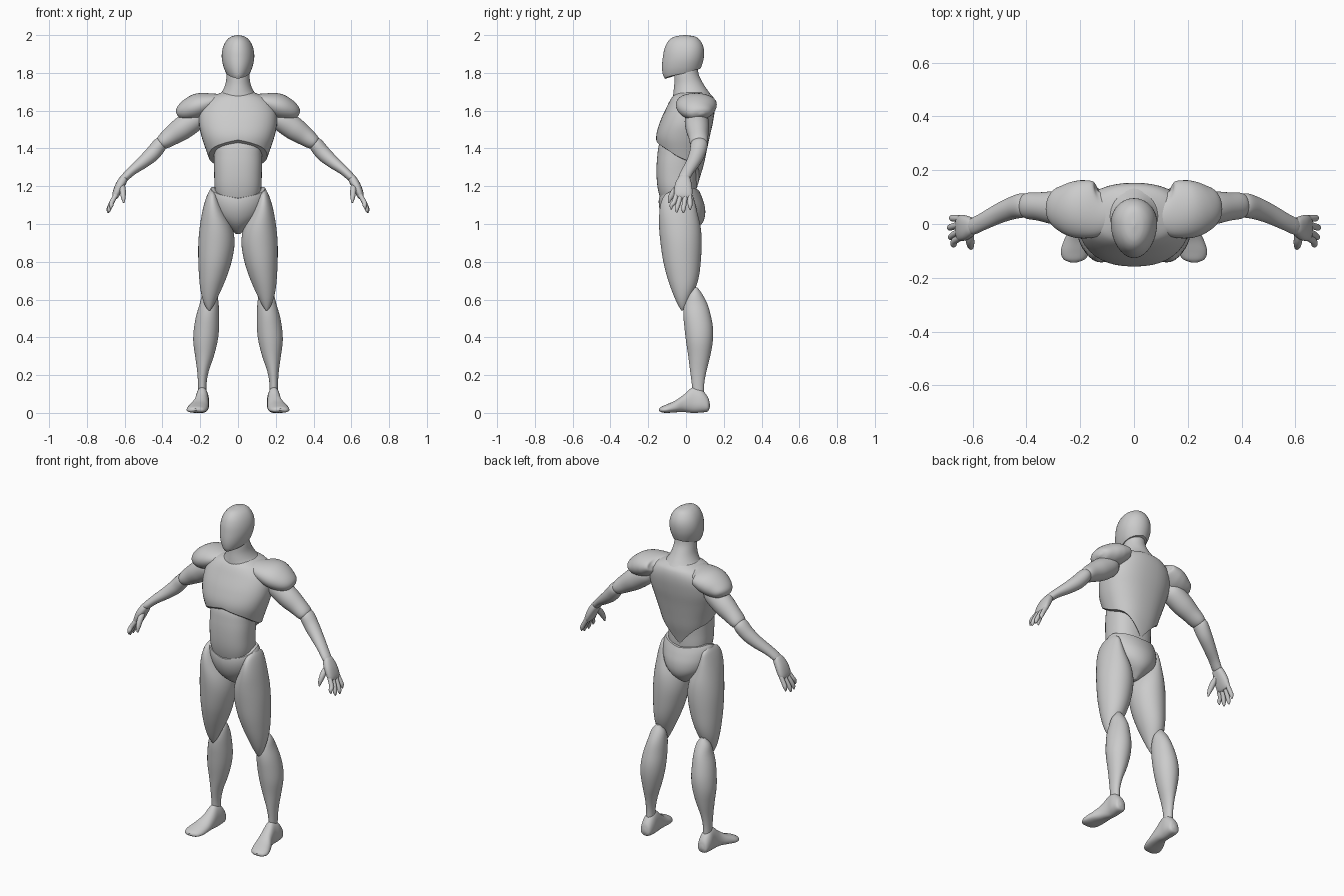
import bpy, bmesh, math
from mathutils import Vector

N = 40  # points round every cross-section


def spline(keys, rows, k):
    """Smooth interpolation of rows of numbers at key k (keys ascending)."""
    k = min(max(k, keys[0]), keys[-1])
    i = 0
    while i < len(keys) - 2 and k > keys[i + 1]:
        i += 1
    h = keys[i + 1] - keys[i]
    t = (k - keys[i]) / h

    def slope(j, c):
        a, b = max(j - 1, 0), min(j + 1, len(keys) - 1)
        return (rows[b][c] - rows[a][c]) / (keys[b] - keys[a])
    out = []
    for c in range(len(rows[0])):
        p, q = rows[i][c], rows[i + 1][c]
        m, n = slope(i, c) * h, slope(i + 1, c) * h
        out.append(p * (2*t**3 - 3*t*t + 1) + m * (t**3 - 2*t*t + t)
                   + q * (3*t*t - 2*t**3) + n * (t**3 - t*t))
    return out


def skin(name, rings, mirror=False):
    """Join rings of points into a closed smooth surface."""
    bm = bmesh.new()
    vs = [[bm.verts.new(p) for p in r] for r in rings]
    for a, b in zip(vs, vs[1:]):
        for i in range(N):
            j = (i + 1) % N
            bm.faces.new((a[i], a[j], b[j], b[i]))
    for r in (vs[0], vs[-1]):
        mid = bm.verts.new(sum((v.co for v in r), Vector()) / N)
        for i in range(N):
            bm.faces.new((r[i], r[(i + 1) % N], mid))
    bmesh.ops.recalc_face_normals(bm, faces=bm.faces)
    me = bpy.data.meshes.new(name)
    bm.to_mesh(me)
    bm.free()
    ob = bpy.data.objects.new(name, me)
    bpy.context.collection.objects.link(ob)
    if mirror:
        ob.modifiers.new("Mirror", 'MIRROR').use_mirror_merge = False
    return ob


def oval(a, p):
    """Point on a superellipse; angle 0 faces the front."""
    s, c = math.sin(a), math.cos(a)
    return (math.copysign(abs(s) ** (2 / p), s), -math.copysign(abs(c) ** (2 / p), c))


def shell(name, prof, top=None, bottom=None, p=2.0, w=0.5, rows=36, mirror=False):
    """Upright part. prof: (z, x_in, x_out, y_front, y_back), rising.
    top / bottom: edge heights at five angles from front to back."""
    keys, vals = [r[0] for r in prof], [r[1:] for r in prof]
    top, bottom = top or [keys[-1]] * 5, bottom or [keys[0]] * 5
    rings = []
    for k in range(rows + 1):
        t = 0.5 - 0.5 * math.cos(math.pi * k / rows)
        ring = []
        for i in range(N):
            a = 2 * math.pi * i / N
            f = 4 * min(a, 2 * math.pi - a) / math.pi
            z0 = spline(range(5), [[b] for b in bottom], f)[0]
            z1 = spline(range(5), [[b] for b in top], f)[0]
            z = z0 + (z1 - z0) * t
            xi, xo, yf, yb = spline(keys, vals, z)
            ox, oy = oval(a, p)
            cy = yf + w * (yb - yf)
            ring.append(((xi + xo) / 2 + ox * (xo - xi) / 2,
                         cy + oy * ((cy - yf) if oy < 0 else (yb - cy)), z))
        rings.append(ring)
    return skin(name, rings, mirror)


def tube(name, pts, sub=6, p=2.0):
    """Limb along a path of (x, y, z, thickness, depth), mirrored."""
    keys = list(range(len(pts)))
    rings = []
    for k in range((len(pts) - 1) * sub + 1):
        t = k / sub
        x, y, z, ru, rv = spline(keys, pts, t)
        a, b = (Vector(spline(keys, pts, s)[:3]) for s in (t - .3, t + .3))
        d = (b - a).normalized()
        u = d.cross(Vector((0, 1, 0))).normalized()
        v = u.cross(d)
        ring = []
        for i in range(N):
            ox, oy = oval(2 * math.pi * i / N, p)
            ring.append(Vector((x, y, z)) + u * ox * max(ru, .001) + v * oy * max(rv, .001))
        rings.append(ring)
    return skin(name, rings, True)


def sym(rows):
    return [(z, -r, r, f, b) for z, r, f, b in rows]


# Head and neck
shell("head", sym([(1.765, .04, -.11, .04), (1.79, .058, -.122, .06), (1.83, .076, -.127, .08),
                   (1.88, .086, -.123, .094), (1.93, .081, -.113, .094), (1.97, .062, -.092, .076),
                   (1.993, .034, -.058, .046), (2.0, .004, -.012, .002)]),
      bottom=[1.768, 1.78, 1.797, 1.815, 1.825], w=.58)
shell("neck", sym([(1.62, .12, -.06, .14), (1.67, .11, -.068, .14), (1.70, .085, -.066, .12),
                   (1.74, .067, -.062, .093), (1.79, .06, -.06, .068), (1.85, .055, -.05, .06)]))

# Torso
shell("chest", sym([(1.18, .07, -.09, .055), (1.25, .115, -.10, .075), (1.31, .14, -.12, .093),
                    (1.38, .165, -.145, .108), (1.46, .192, -.158, .125), (1.54, .207, -.138, .143),
                    (1.62, .195, -.102, .153), (1.67, .15, -.075, .145), (1.695, .09, -.05, .12)]),
      bottom=[1.445, 1.405, 1.345, 1.30, 1.19], p=2.3)
shell("abdomen", sym([(1.04, .07, -.10, .04), (1.10, .10, -.125, .05), (1.18, .122, -.148, .055),
                      (1.26, .126, -.156, .055), (1.36, .127, -.152, .06), (1.44, .12, -.135, .06),
                      (1.48, .08, -.09, .04)]), p=2.4)
shell("pelvis", sym([(.948, .012, -.03, .02), (.965, .035, -.06, .045), (1.0, .08, -.10, .083),
                     (1.04, .12, -.126, .1), (1.09, .143, -.142, .1), (1.14, .153, -.143, .085),
                     (1.18, .15, -.13, .068), (1.21, .13, -.11, .055)]),
      top=[1.135, 1.16, 1.195, 1.19, 1.175])

# Legs
shell("thigh", [(.543, .147, .157, -.025, -.015), (.56, .134, .17, -.036, 0), (.60, .113, .187, -.056, .02),
                (.66, .085, .2, -.08, .05), (.72, .06, .206, -.1, .068), (.80, .034, .21, -.12, .078),
                (.90, .018, .21, -.135, .083), (.98, .03, .203, -.142, .078), (1.06, .068, .19, -.141, .06),
                (1.12, .095, .175, -.13, .045), (1.16, .113, .16, -.105, .03), (1.18, .128, .148, -.06, .0)],
      mirror=True)
shell("shin", [(.10, .168, .21, .035, .095), (.16, .166, .212, .03, .097), (.22, .155, .216, .022, .108),
               (.30, .128, .227, .012, .128), (.38, .108, .237, .0, .142), (.45, .1, .233, -.008, .143),
               (.52, .1, .22, -.014, .13), (.58, .103, .202, -.01, .112), (.63, .112, .188, .01, .085),
               (.665, .138, .162, .04, .06)], mirror=True)

# Feet: (y, x, half width, z low, z high)
foot = [(.126, .19, .010, .03, .05), (.115, .19, .03, .008, .085), (.08, .19, .037, .002, .125),
        (.035, .19, .035, 0, .135), (-.01, .195, .04, .004, .098), (-.055, .207, .05, .003, .066),
        (-.10, .218, .053, 0, .046), (-.13, .222, .04, .003, .033), (-.143, .224, .012, .012, .022)]
rings = []
for k in range(41):
    y, x, r, lo, hi = spline(range(9), foot, k / 5)
    lo = max(lo, 0)
    ring = []
    for i in range(N):
        ox, oz = oval(2 * math.pi * i / N, 2.3)
        ring.append((x + ox * r * (1 - .15 * oz), y, (lo + hi) / 2 + oz * (hi - lo) / 2))
    rings.append(ring)
skin("foot", rings, True)

# Arms
tube("shoulder_pad", [(.085, .085, 1.665, .01, .03), (.125, .06, 1.652, .04, .095), (.2, .055, 1.628, .066, .108),
                      (.26, .065, 1.605, .06, .092), (.305, .08, 1.588, .036, .056), (.32, .085, 1.58, .006, .01)])
tube("upper_arm", [(.18, .055, 1.59, .03, .03), (.22, .055, 1.56, .058, .06), (.29, .06, 1.51, .062, .062),
                   (.35, .065, 1.468, .052, .053), (.4, .068, 1.432, .039, .047), (.42, .068, 1.418, .02, .025)])
tube("forearm", [(.39, .07, 1.45, .018, .02), (.41, .07, 1.425, .037, .044), (.45, .06, 1.375, .04, .042),
                 (.5, .04, 1.33, .034, .037), (.56, .01, 1.283, .025, .032), (.6, -.01, 1.245, .021, .03),
                 (.61, -.012, 1.232, .012, .018)])

# Hands
tube("palm", [(.594, -.01, 1.262, .012, .018), (.606, -.01, 1.238, .022, .034), (.627, -.014, 1.2, .024, .046),
              (.645, -.015, 1.16, .02, .048), (.652, -.016, 1.138, .013, .04), (.654, -.016, 1.13, .004, .02)], p=2.4)
for i, (y0, y1, x1, z1) in enumerate([(-.05, -.078, .674, 1.078), (-.027, -.05, .684, 1.06),
                                      (-.002, -.014, .688, 1.058), (.02, .022, .68, 1.075)]):
    ym, r = (y0 + y1) / 2, .0125
    tube("finger_%d" % (i + 1), [(.646, y0, 1.155, r, r), (.668, ym, 1.115, r, r),
                                 (x1 - .003, y1 * .9 + ym * .1, z1 + .02, .011, .011),
                                 (x1, y1, z1, .003, .003)], sub=4)
tube("thumb", [(.612, -.03, 1.205, .014, .014), (.61, -.06, 1.175, .016, .017),
               (.607, -.082, 1.14, .012, .013), (.605, -.092, 1.112, .004, .004)], sub=4)

# Smooth shading with crisp part rims
bpy.ops.object.select_all(action='SELECT')
bpy.context.view_layer.objects.active = bpy.data.objects["head"]
bpy.ops.object.shade_smooth_by_angle(angle=math.radians(40))
